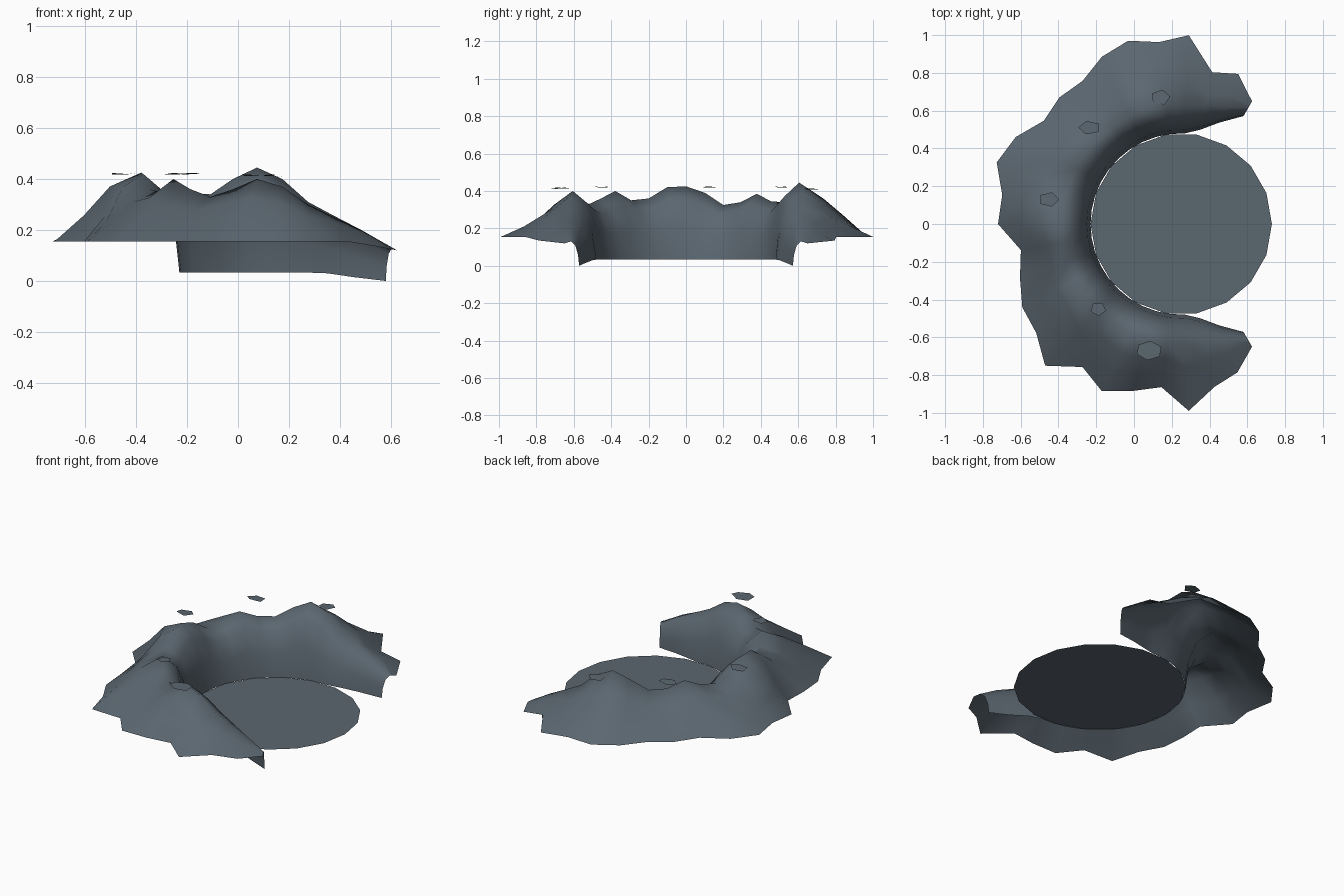
import bpy, bmesh, math
from mathutils import Vector

if "Cube" in bpy.data.objects:
    bpy.data.objects.remove(bpy.data.objects["Cube"])

slate = bpy.data.materials.new("slate")
slate.diffuse_color = (0.105, 0.135, 0.162, 1)
slate.use_nodes = True
slate.node_tree.nodes["Principled BSDF"].inputs["Base Color"].default_value = slate.diffuse_color
CX = 0.25  # centre of the round floor and of the ridge arc


def add_object(name, bm, smooth=False):
    mesh = bpy.data.meshes.new(name)
    bm.to_mesh(mesh)
    bm.free()
    ob = bpy.data.objects.new(name, mesh)
    bpy.context.collection.objects.link(ob)
    mesh.materials.append(slate)
    for p in mesh.polygons:
        p.use_smooth = smooth
    return ob


def polar(r, a, z):
    return Vector((CX + r * math.cos(a), r * math.sin(a), z))


# Mountain ridge: radial sections swept through 240 degrees
foot_radius = [.75, .85, .82, 1.0, .97, 1.01, .98, .92, .93, .91, .99, 1.03, .96, .97,
               .86, .90, .95, .96, 1.04, .92, .98, .92, .87, .99, .88, .84, .75]
crest_height = [.13, .20, .255, .31, .40, .445, .40, .34, .345, .385, .34, .325, .39, .425,
                .42, .36, .35, .40, .36, .33, .36, .40, .37, .30, .25, .20, .13]
# Widening of the section near the two open ends: base radius, crest radius, base height
ends = {0: (.66, .71, .0), 1: (.575, .66, .015), 2: (.51, .64, .03)}

bm = bmesh.new()
last = len(foot_radius) - 1
rows = []
for i, (foot, top) in enumerate(zip(foot_radius, crest_height)):
    a = math.radians(60 + 240 * i / last)
    k = min(i, last - i)
    base, crest, low = ends.get(k, (.48, .63, .033))
    rim = .12 if k == 0 else .135 if k == 1 else .155
    bulge = .80 if 10 <= i <= 16 else .70
    section = [
        (base, low),
        (base + (crest - base) * .13, low + (top - low) * .45),
        (base + (crest - base) * .45, low + (top - low) * .82),
        (crest, top),
        (crest + (foot - crest) * .36, rim + (top - rim) * bulge),
        (crest + (foot - crest) * .66, rim + (top - rim) * .38),
        (foot, rim),
    ]
    rows.append([bm.verts.new(polar(r, a, z)) for r, z in section])
for p, q in zip(rows, rows[1:]):
    for j in range(len(p) - 1):
        bm.faces.new((p[j], p[j + 1], q[j + 1], q[j]))
bmesh.ops.recalc_face_normals(bm, faces=bm.faces)
if sum(f.normal.z for f in bm.faces) < 0:
    bmesh.ops.reverse_faces(bm, faces=bm.faces)
add_object("mountain_ridge", bm, smooth=True)

# Round floor
bm = bmesh.new()
bm.faces.new([bm.verts.new(polar(.48, math.tau * i / 18, .035)) for i in range(18)])
add_object("round_floor", bm)

# Small flat plates hovering over the peaks: x, y, z, half width, half depth, sides, turn
plates = [
    (.14, .67, .41, .052, .042, 5, .1),
    (-.235, .51, .42, .06, .037, 5, .6),
    (-.45, .13, .42, .055, .04, 5, .0),
    (-.19, -.45, .42, .043, .037, 5, 1.0),
    (.08, -.67, .415, .07, .052, 6, .4),
]
for x, y, z, w, d, n, turn in plates:
    bm = bmesh.new()
    bm.faces.new([bm.verts.new((x + w * math.cos(turn + math.tau * i / n),
                                y + d * math.sin(turn + math.tau * i / n),
                                z + .004 * math.cos(2.0 * i))) for i in range(n)])
    add_object("peak_plate", bm)
